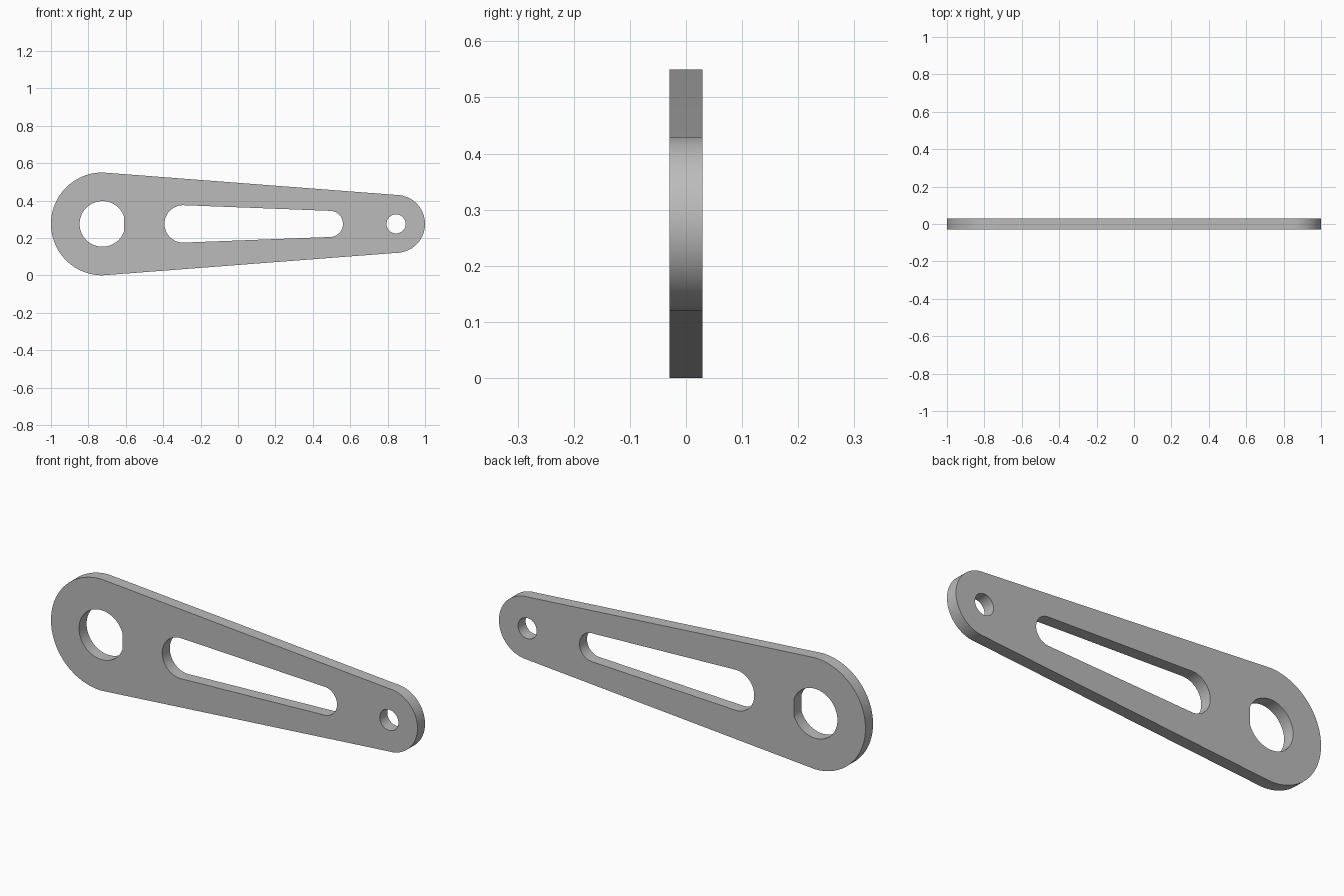
import bpy, bmesh, math

cube = bpy.data.objects.get("Cube")
if cube:
    bpy.data.objects.remove(cube, do_unlink=True)

THICK = 0.059
MID_Z = 0.275


def arc(cx, r, start, end, steps):
    """Points on an arc in the XZ plane, angles in degrees."""
    angles = [math.radians(start + (end - start) * i / steps) for i in range(steps + 1)]
    return [(cx + r * math.cos(a), MID_Z + r * math.sin(a)) for a in angles]


def tapered(cx_left, r_left, cx_right, r_right):
    """Two half circles joined by straight sloping sides."""
    return arc(cx_left, r_left, 90, 270, 48) + arc(cx_right, r_right, -90, 90, 48)


# Plate outline, tapered window, flat-sided bore and small pin hole
flat = math.degrees(math.acos(0.115 / 0.122))
loops = [
    tapered(-0.725, 0.275, 0.845, 0.155),
    tapered(-0.293, 0.1, 0.491, 0.07),
    arc(-0.725, 0.122, flat, 360 - flat, 64),
    arc(0.845, 0.051, 0, 360, 48)[:-1],
]

# Fill the face between the loops, then extrude it to full thickness
bm = bmesh.new()
for loop in loops:
    verts = [bm.verts.new((x, -THICK / 2, z)) for x, z in loop]
    for i, v in enumerate(verts):
        bm.edges.new((v, verts[i - 1]))
bmesh.ops.triangle_fill(bm, use_beauty=True, use_dissolve=False, edges=bm.edges[:])
ext = bmesh.ops.extrude_face_region(bm, geom=bm.faces[:], use_keep_orig=True)
new_verts = [g for g in ext["geom"] if isinstance(g, bmesh.types.BMVert)]
bmesh.ops.translate(bm, verts=new_verts, vec=(0, THICK, 0))
bmesh.ops.recalc_face_normals(bm, faces=bm.faces[:])

mesh = bpy.data.meshes.new("lever_arm")
bm.to_mesh(mesh)
bm.free()
arm = bpy.data.objects.new("lever_arm", mesh)
bpy.context.collection.objects.link(arm)

# Plain grey metal
mat = bpy.data.materials.new("plain grey")
mat.use_nodes = True
color = (0.5, 0.5, 0.5, 1)
mat.diffuse_color = color
mat.node_tree.nodes["Principled BSDF"].inputs["Base Color"].default_value = color
mesh.materials.append(mat)

# Smooth rims with crisp face edges
bpy.ops.object.select_all(action="DESELECT")
arm.select_set(True)
bpy.context.view_layer.objects.active = arm
bpy.ops.object.shade_smooth_by_angle(angle=math.radians(30))
